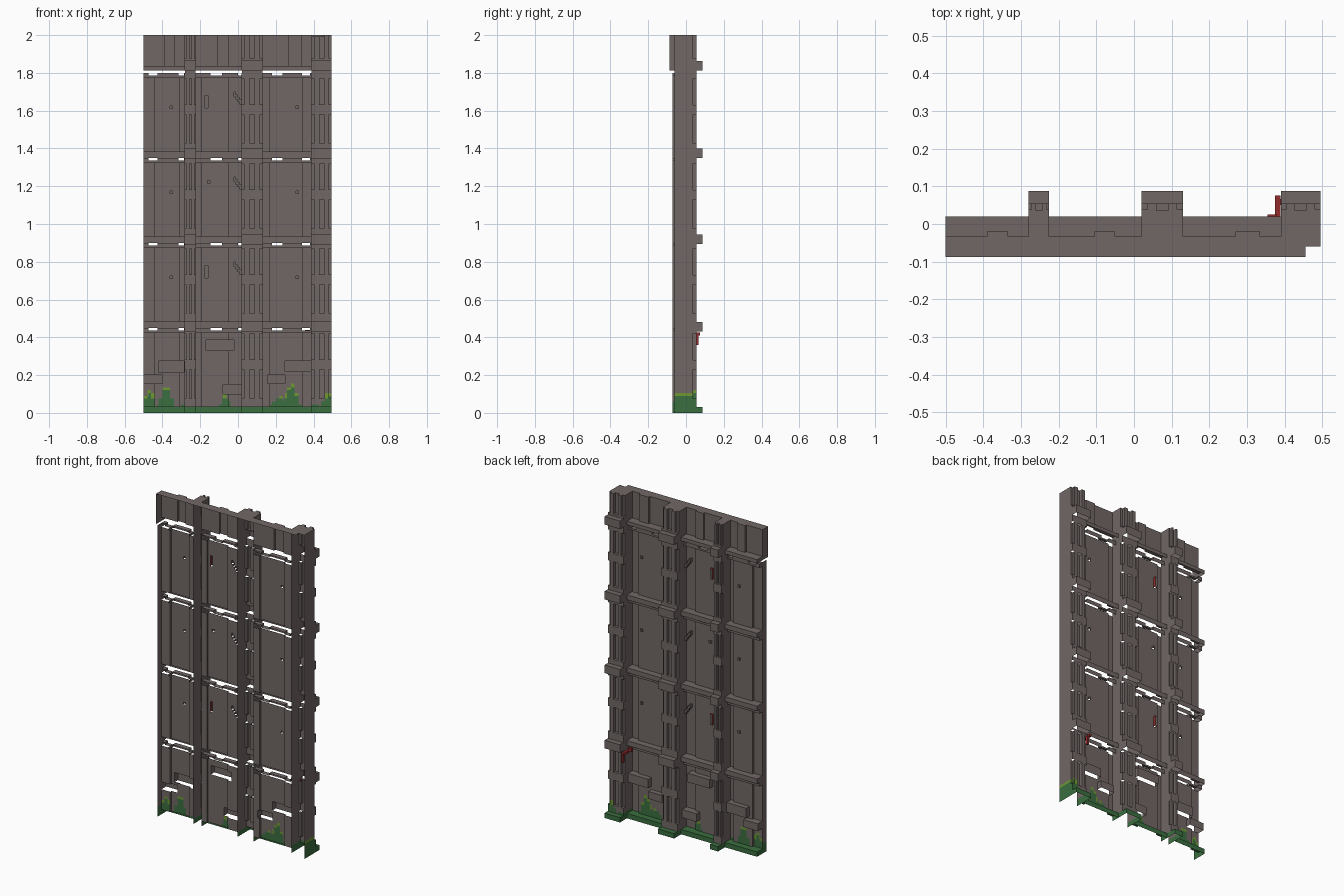
import bpy, bmesh, random

if "Cube" in bpy.data.objects:
    bpy.data.objects.remove(bpy.data.objects["Cube"])
random.seed(4)

MATS = []
for name, c in (("grey_brown_metal", (0.165, 0.137, 0.131)), ("moss_green", (0.042, 0.156, 0.05)),
                ("lime_moss", (0.16, 0.31, 0.035)), ("red_cable", (0.30, 0.025, 0.025))):
    m = bpy.data.materials.new(name)
    m.diffuse_color = (*c, 1)
    m.use_nodes = True
    m.node_tree.nodes["Principled BSDF"].inputs["Base Color"].default_value = m.diffuse_color
    MATS.append(m)
METAL, MOSS, LIME, RED = range(4)
BACK = -0.033                                   # depth of the sheet

# moss outline: clumps of (x, height, half width)
CLUMPS = [(-0.47, .145, .04), (-0.385, .145, .045), (-0.29, .05, .05), (-0.07, .095, .035),
          (0.21, .09, .04), (0.285, .15, .05), (0.40, .06, .03), (0.475, .125, .04)]
JITTER = [random.uniform(-0.02, 0.02) for _ in range(60)]


def moss(x, z):
    """Material for a spot near the ground."""
    j = JITTER[int((x + 0.5) / 0.02) % 60]
    h = max([0.03] + [t * (1 - abs(x - c) / w) ** 0.5 + j for c, t, w in CLUMPS if abs(x - c) < w])
    if z > h:
        return METAL
    return LIME if (z > 0.075 and h - z < 0.02) else MOSS


def finish(bm, name):
    bmesh.ops.remove_doubles(bm, verts=bm.verts, dist=1e-5)
    bmesh.ops.dissolve_limit(bm, angle_limit=0.01, verts=bm.verts, edges=bm.edges, delimit={'MATERIAL'})
    me = bpy.data.meshes.new(name)
    bm.to_mesh(me)
    bm.free()
    for m in MATS:
        me.materials.append(m)
    ob = bpy.data.objects.new(name, me)
    bpy.context.collection.objects.link(ob)
    return ob


def relief(name, rects, left, right, top, mossy=False):
    """Stepped open sheet facing +y. rects: (x0, x1, z0, z1, y or None, wall material);
    later ones override. Undersides stay open. left/right/top: depth the rims return to."""
    xs = {r[i] for r in rects for i in (0, 1)}
    zs = {r[i] for r in rects for i in (2, 3)}
    if mossy:
        lo, hi = min(xs), max(xs)
        xs |= {-0.5 + 0.02 * i for i in range(51) if lo < -0.5 + 0.02 * i < hi}
        zs |= {0.015 * i for i in range(1, 11)}
    xs = sorted({round(v, 4) for v in xs})
    zs = sorted({round(v, 4) for v in zs})

    def cell(i, k):
        if not (0 <= i < len(xs) - 1 and 0 <= k < len(zs) - 1):
            return None, METAL
        x, z = (xs[i] + xs[i + 1]) / 2, (zs[k] + zs[k + 1]) / 2
        for x0, x1, z0, z1, y, m in reversed(rects):
            if x0 < x < x1 and z0 < z < z1:
                return y, m
        return None, METAL

    bm = bmesh.new()

    def face(pts, m):
        f = bm.faces.new([bm.verts.new(p) for p in pts])
        f.material_index = m

    for i in range(len(xs) - 1):
        for k in range(len(zs) - 1):
            y, wm = cell(i, k)
            if y is None:
                continue
            a, b, c, d = xs[i], xs[i + 1], zs[k], zs[k + 1]
            m = moss((a + b) / 2, (c + d) / 2) if mossy else METAL
            wm = wm or m
            face([(b, y, c), (a, y, c), (a, y, d), (b, y, d)], m)
            for di, dk in ((-1, 0), (1, 0), (0, 1)):
                n = cell(i + di, k + dk)[0]
                if n is None:
                    n = left if di < 0 else right if di > 0 else top
                if n is None or n >= y:
                    continue
                if di < 0:
                    face([(a, y, c), (a, n, c), (a, n, d), (a, y, d)], wm)
                elif di > 0:
                    face([(b, n, c), (b, y, c), (b, y, d), (b, n, d)], wm)
                else:
                    face([(a, y, d), (a, n, d), (b, n, d), (b, y, d)], wm)
            # downward steps are open except for painted slots
    return finish(bm, name)


def rect(x0, x1, z0, z1, y, m=METAL):
    return (x0, x1, z0, z1, y, m)


BAYS = [(-0.5, -0.28), (-0.225, 0.02), (0.13, 0.39)]
NOTCHES = [[(-0.475, -0.425), (-0.315, -0.285)], [(-0.145, -0.085), (0.0, 0.018)],
           [(0.18, 0.235), (0.34, 0.38)]]
ROW_RIBS = [(-0.44, -0.31), (-0.19, -0.05), (0.17, 0.34)]
CAP_RIBS = [(-0.39, -0.335), (-0.105, -0.05), (0.27, 0.335)]
JOINTS = [0.0, 0.45, 0.90, 1.35, 1.80]
NAMES = ["left", "middle", "right"]

# hollow bricks on the lowest row, per bay
BRICKS = [[(-0.42, -0.285, .215, .275), (-0.499, -0.40, .155, .2)],
          [(-0.17, -0.02, .33, .385), (-0.08, 0.018, .10, .15)],
          [(0.25, 0.388, .22, .275), (0.155, 0.25, .155, .2)]]

# wall panels: four rows in three bays
for row in range(4):
    z0, z1 = JOINTS[row], JOINTS[row + 1]
    for b, (x0, x1) in enumerate(BAYS):
        r = [rect(x0, x1, z0, z1, BACK),
             rect(*ROW_RIBS[b], z0 + .03, z1 - .025, -0.02),
             rect(x0, x1, z1 - .025, z1, -0.003)]                     # top flange
        if row:
            r.append(rect(x0, x1, z0, z0 + .03, 0.02))                # ledge
            if b != 1:                                                # bolts
                x = -0.36 if b == 0 else 0.307
                r.append(rect(x, x + .014, z0 + .262, z0 + .276, -0.008))
            else:
                if row == 2:
                    r.append(rect(-.162, -.148, 1.215, 1.229, -0.008))
                else:                                                 # red-edged slot
                    r.append(rect(-.175, -.16, z0 + .265, z0 + .33, -0.004, RED))
                for s in range(4):                                    # stepped bracket
                    x, z = -0.022 + .01 * s, z0 + .34 - .014 * s
                    r.append(rect(x, x + .01, z - .014, z + .008, -0.012))
        else:
            r.append(rect(x0, x1, 0, .03, 0.02))                      # ground strip
            for q in BRICKS[b]:
                r.append(rect(*q, 0.012))
        for n0, n1 in NOTCHES[b]:                                     # open notches
            r.append(rect(n0, n1, z1 - .014, z1, None))
        rim = -0.072 if b == 0 else BACK
        relief(f"wall_panel_{NAMES[b]}_row_{row + 1}", r, rim, BACK, BACK, mossy=row == 0)

# top cap with ribs and a lower ledge
for b, (x0, x1) in enumerate(BAYS):
    r = [rect(x0, x1, 1.812, 2, BACK), rect(*CAP_RIBS[b], 1.835, 2, -0.02),
         rect(x0, x1, 1.812, 1.835, 0.02)]
    relief(f"top_cap_{NAMES[b]}", r, -0.087 if b == 0 else BACK, BACK, -0.087)

# posts with grooves, clamps and feet
CLAMPS = [0.43, 0.895, 1.35, 1.812]
for name, x0, x1, right, top in (("left", -0.28, -0.225, BACK, -0.087),
                                 ("middle", 0.02, 0.13, BACK, -0.087),
                                 ("right", 0.39, 0.495, -0.06, -0.06)):
    w = x1 - x0
    r = [rect(x0, x1, 0, 2, 0.055)]
    for k in range(5):
        base = JOINTS[k]
        for a, c in ((.075, .23), (.28, .42)):
            lo, hi = base + a, min(base + c, 2)
            if lo >= 2:
                continue
            e, g = w * 0.14, w * 0.36
            r += [rect(x0, x0 + e, lo, hi, 0.038), rect(x1 - e, x1, lo, hi, 0.038),
                  rect(x0 + g, x1 - g, lo, hi, 0.036)]
    for z in CLAMPS:
        r.append(rect(x0, x1, z, z + .05, 0.088))
    r.append(rect(x0, x1, 0, .03, 0.088))
    relief(f"post_{name}", r, BACK, right, top, mossy=True)

# cap strip behind the right post
relief("top_cap_end", [rect(0.39, 0.455, 1.99, 2, -0.06)], None, None, -0.087)


# red cable hooked round the right post
def box(bm, x0, x1, y0, y1, z0, z1):
    v = bmesh.ops.create_cube(bm, size=1)["verts"]
    for p in v:
        p.co = (x1 if p.co.x > 0 else x0, y1 if p.co.y > 0 else y0, z1 if p.co.z > 0 else z0)


bm = bmesh.new()
box(bm, 0.374, 0.389, 0.02, 0.075, 0.41, 0.425)
box(bm, 0.355, 0.380, 0.01, 0.025, 0.42, 0.44)
box(bm, 0.385, 0.396, 0.05, 0.066, 0.36, 0.412)
for f in bm.faces:
    f.material_index = RED
finish(bm, "red_cable")
